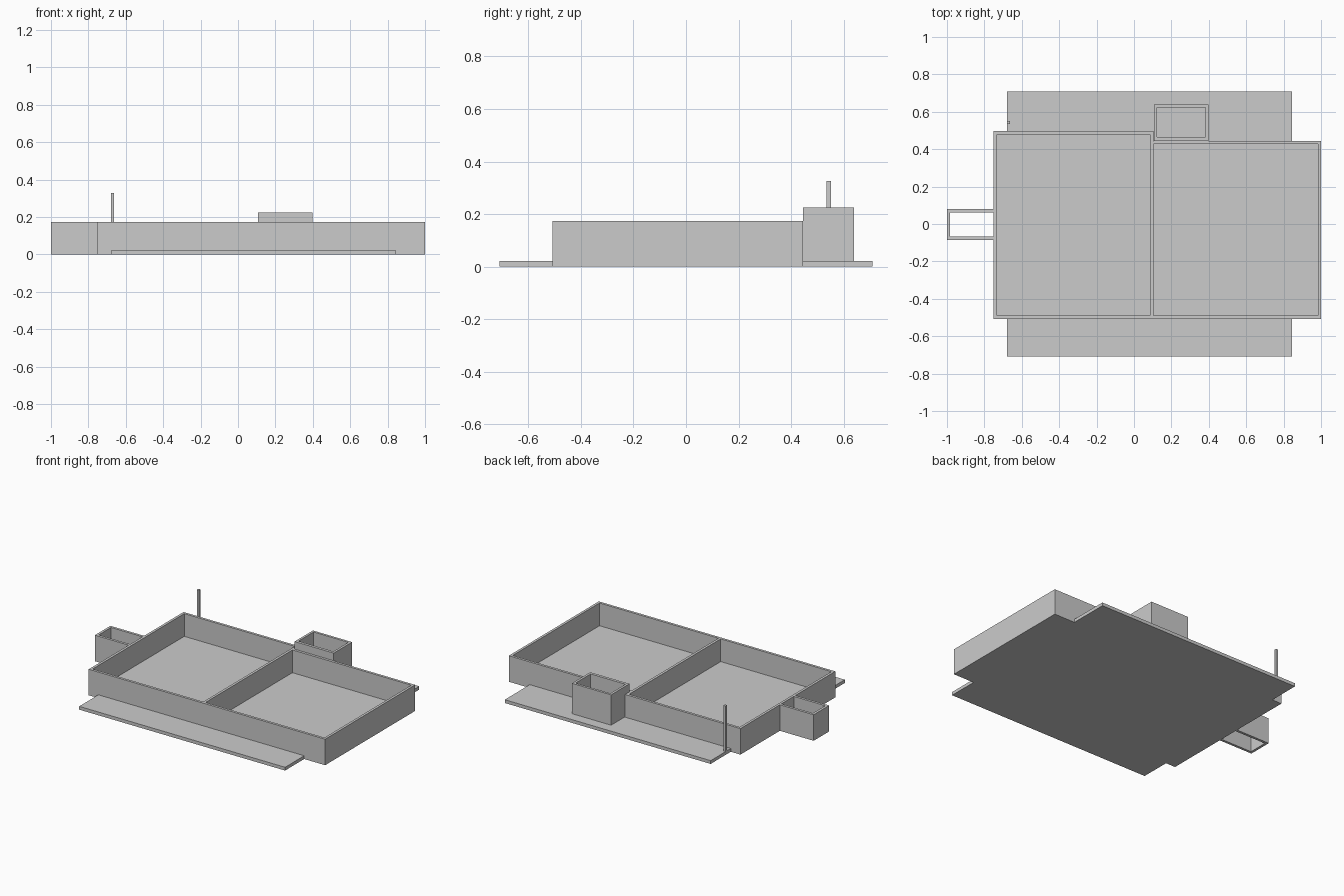
import bpy
import bmesh

if "Cube" in bpy.data.objects:
    bpy.data.objects.remove(bpy.data.objects["Cube"])

SLAB = 0.022   # slab / floor thickness
RIM = 0.174    # top of the tray walls


def new_object(name, bm):
    bmesh.ops.recalc_face_normals(bm, faces=bm.faces)
    mesh = bpy.data.meshes.new(name)
    bm.to_mesh(mesh)
    bm.free()
    obj = bpy.data.objects.new(name, mesh)
    bpy.context.collection.objects.link(obj)
    return obj


def extrude_up(name, bm, z0, z1):
    res = bmesh.ops.extrude_face_region(bm, geom=bm.faces[:])
    verts = [g for g in res["geom"] if isinstance(g, bmesh.types.BMVert)]
    bmesh.ops.translate(bm, verts=verts, vec=(0, 0, z1 - z0))
    return new_object(name, bm)


def prism(name, outline, z0, z1):
    bm = bmesh.new()
    bm.faces.new([bm.verts.new((x, y, z0)) for x, y in outline])
    return extrude_up(name, bm, z0, z1)


def rect(x0, x1, y0, y1):
    return [(x0, y0), (x1, y0), (x1, y1), (x0, y1)]


def wall(name, outer, inner, z0, z1, closed=True):
    """Upright wall between two matching plan outlines."""
    bm = bmesh.new()
    a = [bm.verts.new((x, y, z0)) for x, y in outer]
    b = [bm.verts.new((x, y, z0)) for x, y in inner]
    n = len(a)
    for i in range(n if closed else n - 1):
        j = (i + 1) % n
        bm.faces.new((a[i], a[j], b[j], b[i]))
    return extrude_up(name, bm, z0, z1)


# Floor slab: long strip joined with the footprint of both trays
prism("floor_slab", [
    (-0.679, -0.709), (0.845, -0.709), (0.845, -0.507), (1.0, -0.507),
    (1.0, 0.445), (0.845, 0.445), (0.845, 0.709), (-0.679, 0.709),
    (-0.679, 0.496), (-0.75, 0.496), (-0.75, -0.507), (-0.679, -0.507)],
    0, SLAB)

# Left tray walls, including the divider
wall("left_tray_wall", rect(-0.75, 0.103, -0.507, 0.496),
     rect(-0.733, 0.086, -0.49, 0.479), SLAB, RIM)

# Right tray walls, open against the divider
wall("right_tray_wall",
     [(0.103, -0.507), (1.0, -0.507), (1.0, 0.445), (0.103, 0.445)],
     [(0.103, -0.49), (0.983, -0.49), (0.983, 0.428), (0.103, 0.428)],
     SLAB, RIM, closed=False)

# Open-bottomed bay on the left side
wall("side_bay_wall",
     [(-0.75, -0.085), (-1.0, -0.085), (-1.0, 0.079), (-0.75, 0.079)],
     [(-0.75, -0.068), (-0.983, -0.068), (-0.983, 0.062), (-0.75, 0.062)],
     0, RIM, closed=False)

# Taller open box at the back
wall("rear_box_wall", rect(0.107, 0.397, 0.445, 0.639),
     rect(0.123, 0.381, 0.464, 0.623), SLAB, 0.225)

# Thin post on the back left of the slab
prism("post", rect(-0.679, -0.663, 0.535, 0.551), SLAB, 0.327)
